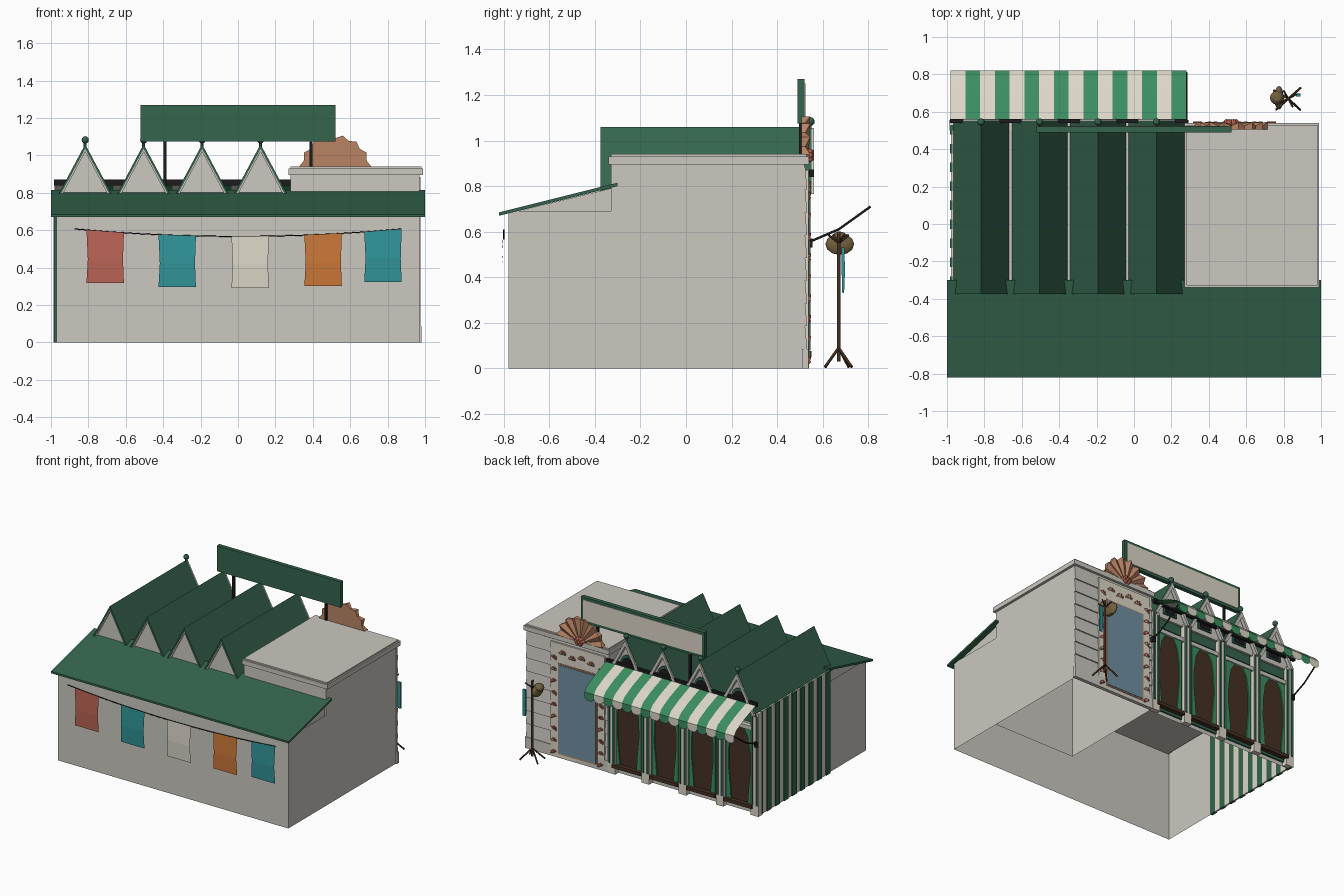
import bpy, bmesh, math
from math import sin, cos, pi

if "Cube" in bpy.data.objects:
    bpy.data.objects.remove(bpy.data.objects["Cube"])

def mat(name, *c):
    m = bpy.data.materials.new(name)
    m.diffuse_color = (*c, 1)
    m.use_nodes = True
    m.node_tree.nodes["Principled BSDF"].inputs["Base Color"].default_value = m.diffuse_color
    return m

WALL = mat("wall", .60, .58, .53)
GREEN = mat("green", .035, .13, .075)
LEAF = mat("awning_green", .045, .27, .12)
CREAM = mat("cream", .72, .68, .58)
BLACK = mat("black", .012, .012, .014)
BROWN = mat("brown", .06, .03, .017)
COPPER = mat("copper", .48, .23, .13)
RED = mat("red", .50, .13, .09)
BLUE = mat("glass", .16, .28, .36)
TEAL = mat("teal", .03, .30, .32)
ORANGE = mat("orange", .60, .19, .04)
STRAW = mat("straw", .17, .12, .05)

def mesh(name, verts, faces, m):
    me = bpy.data.meshes.new(name)
    me.from_pydata(verts, [], faces)
    bm = bmesh.new()
    bm.from_mesh(me)
    bmesh.ops.recalc_face_normals(bm, faces=bm.faces)
    bm.to_mesh(me)
    bm.free()
    me.materials.append(m)
    ob = bpy.data.objects.new(name, me)
    bpy.context.collection.objects.link(ob)
    return ob

def prism(name, prof, a, b, m, axis='y'):
    # profile in xz extruded along y, or in yz extruded along x
    put = (lambda p, t: (p[0], t, p[1])) if axis == 'y' else (lambda p, t: (t, p[0], p[1]))
    n = len(prof)
    v = [put(p, a) for p in prof] + [put(p, b) for p in prof]
    f = [tuple(range(n)), tuple(range(2 * n - 1, n - 1, -1))]
    f += [(i, (i + 1) % n, (i + 1) % n + n, i + n) for i in range(n)]
    return mesh(name, v, f, m)

def box(name, x0, x1, y0, y1, z0, z1, m=WALL, skip=()):
    v = [(x, y, z) for z in (z0, z1) for x, y in ((x0, y0), (x1, y0), (x1, y1), (x0, y1))]
    f = {'bottom': (3, 2, 1, 0), 'top': (4, 5, 6, 7), 'front': (0, 1, 5, 4),
         'right': (1, 2, 6, 5), 'back': (2, 3, 7, 6), 'left': (3, 0, 4, 7)}
    return mesh(name, v, [q for k, q in f.items() if k not in skip], m)

def tube(name, pts, r, m):
    cu = bpy.data.curves.new(name, 'CURVE')
    cu.dimensions, cu.bevel_depth, cu.bevel_resolution, cu.use_fill_caps = '3D', r, 1, True
    s = cu.splines.new('POLY')
    s.points.add(len(pts) - 1)
    for p, q in zip(s.points, pts):
        p.co = (*q, 1)
    cu.materials.append(m)
    ob = bpy.data.objects.new(name, cu)
    bpy.context.collection.objects.link(ob)

def ball(name, loc, r, m, scale=(1, 1, 1), seg=10):
    bpy.ops.mesh.primitive_uv_sphere_add(segments=seg, ring_count=6, radius=r, location=loc)
    ob = bpy.context.object
    ob.name, ob.scale = name, scale
    ob.data.materials.append(m)
    bpy.ops.object.shade_smooth_by_angle()

def fan(name, x, y, z, r, ribs, depth, m, a0=0., a1=pi, turn=0.):
    # ribbed scallop shell standing in the xz plane, facing +y
    n = ribs * 2
    ang = [turn + a0 + (a1 - a0) * i / n for i in range(n + 1)]
    rim = [(x + (r if i % 2 else r * .91) * cos(a), y + (depth if i % 2 else depth * .3),
            z + (r if i % 2 else r * .91) * sin(a)) for i, a in enumerate(ang)]
    back = [(p[0], y - depth * .3, p[2]) for p in rim]
    v = [(x, y + depth * .6, z), (x, y - depth * .3, z)] + rim + back
    k = n + 3
    f = []
    for i in range(n):
        f += [(0, i + 2, i + 3), (1, k + i + 1, k + i), (i + 2, k + i, k + i + 1, i + 3)]
    return mesh(name, v, f, m)

# main volumes, open underneath
box("rear_store", -.97, .97, -.78, -.32, 0, .69, WALL, ('bottom', 'back', 'top'))
box("side_block", .28, .97, -.33, .52, 0, .90, WALL, ('bottom',))
box("side_block_cap", .27, .99, -.34, .54, .895, .93)
box("side_block_cap_top", .28, .98, -.33, .53, .93, .94)
box("arcade_block", -.97, .28, -.33, .50, 0, .78, WALL, ('bottom', 'left', 'front'))
prism("lean_to_roof", [(-.82, .67), (-.82, .685), (-.30, .815), (-.30, .80)], -1, 1, GREEN, 'x')
prism("rear_store_cheek", [(-.78, .68), (-.33, .68), (-.33, .79)], -.96, .96, WALL, 'x')

# striped side wall
N = 17
for i in range(N):
    y0, w = -.33 + .86 * i / N, .86 / N
    out = -.985 if i % 2 == 0 else -.978
    box(f"wall_stripe_{i}", out, -.965, y0, y0 + w, 0, .78, CREAM if i % 2 else GREEN)

# four ridged roofs with gables, trims, lunettes and finials
P = .3125
def vee(c, h, z0, zp, t):
    return [(c - h, z0), (c, zp), (c + h, z0), (c + h - t, z0), (c, zp - 2 * t), (c - h + t, z0)]
for i in range(4):
    c = -.817 + P * i
    prism(f"ridge_roof_{i}", vee(c, .157, .765, 1.06, .012), -.375, .55, GREEN)
    prism(f"gable_core_{i}", [(c - .145, .765), (c, 1.04), (c + .145, .765)], -.355, .525, WALL)
    prism(f"gable_trim_{i}", vee(c, .155, .765, 1.055, .022), .535, .562, WALL)
    prism(f"rear_trim_{i}", vee(c, .15, .765, 1.05, .015), -.37, -.36, WALL)
    arch = [(c + .06 * cos(pi * k / 10), .86 + .07 * sin(pi * k / 10)) for k in range(11)]
    prism(f"lunette_frame_{i}", arch + [(c - .06, .80), (c + .06, .80)], .52, .535, GREEN)
    inner = [(c + (x - c) * .75, .86 + (z - .86) * .75) for x, z in arch]
    prism(f"lunette_pane_{i}", inner + [(c - .045, .81), (c + .045, .81)], .53, .539, BLACK)
    ball(f"finial_{i}", (c, .545, 1.083), .02, GREEN)
    tube(f"finial_stem_{i}", [(c, .545, 1.04), (c, .545, 1.075)], .008, GREEN)

# arcade windows with curtains
for i in range(4):
    c = -.817 + P * i
    box(f"window_frame_{i}", c - .125, c + .125, .50, .512, .03, .66, GREEN)
    box(f"window_pane_{i}", c - .11, c + .11, .505, .516, .06, .64, BROWN)
    box(f"window_header_{i}", c - .125, c + .125, .50, .535, .64, .67, WALL)
    box(f"transom_{i}", c - .11, c + .11, .50, .515, .69, .76, GREEN)
    box(f"window_sill_{i}", c - .12, c + .12, .50, .55, .05, .075, BROWN)
    for s in (-1, 1):
        e = [(.11, .64), (.035, .64), (.07, .58), (.09, .45), (.092, .32), (.08, .2), (.07, .075), (.11, .075)]
        prism(f"curtain_{i}_{s}", [(c + s * x, z) for x, z in e], .512, .526, LEAF)
for i in range(5):
    x = -.817 + P * (i - .5)
    x = min(max(x, -.955), .25)
    box(f"pilaster_{i}", x - .032, x + .032, .50, .54, 0, .78, CREAM)
    for s in (-1, 1):
        box(f"pilaster_stripe_{i}_{s}", x + s * .018 - .007, x + s * .018 + .007, .53, .546, .08, .76, GREEN)

# striped awning: thin cloth with scalloped valance
W = 1.26 / 16
for i in range(16):
    a, b = -.98 + W * i, -.98 + W * (i + 1)
    path = [(.555, .855), (.70, .80), (.79, .755), (.82, .72), (.82, .685)]
    v = [(x, y, z) for y, z in path for x in (a, b)]
    f = [(2 * k, 2 * k + 1, 2 * k + 3, 2 * k + 2) for k in range(4)]
    n = len(v)
    v += [((a + b) / 2 + W / 2 * cos(pi * k / 6), .82, .685 - .025 * sin(pi * k / 6)) for k in range(1, 6)]
    f.append((8, 9, *range(n, n + 5)))
    mesh(f"awning_stripe_{i}", v, f, LEAF if i % 2 else CREAM)
box("awning_rail", -.985, .285, .54, .562, .84, .872, BLACK)
for x in (-.975, .28):
    tube("awning_strut", [(x, .53, .55), (x, .67, .61), (x, .81, .71)], .006, BLACK)
    box("awning_bracket", x - .012, x + .012, .52, .555, .53, .57, BLACK)

# sign board
box("sign_board", -.52, .52, .49, .52, 1.075, 1.27, GREEN)
box("sign_face", -.50, .50, .515, .524, 1.095, 1.25, CREAM)
for x in (-.39, .39):
    box("sign_post", x - .008, x + .008, .497, .513, .80, 1.08, BLACK)

# siding and shell-studded doorway
for k in range(8):
    z = .085 + k * .1
    prism(f"siding_{k}", [(.515, z), (.532, z), (.523, z + .1), (.515, z + .1)], .28, .975, WALL, 'x')
box("base_board", .28, .98, .51, .537, 0, .085)
box("door_surround", .31, .765, .515, .537, 0, .87, CREAM)
box("door_trim", .37, .70, .53, .541, .03, .72, COPPER)
box("door_panel", .38, .69, .53, .545, .04, .71, BLUE)
for x in (.34, .735):
    for k in range(9):
        fan("surround_shell", x, .537, .03 + .09 * k, .024, 4, .012, COPPER if k % 2 else RED, turn=(k % 3 - 1) * .5)
for k in range(4):
    fan("lintel_shell", .42 + .08 * k, .537, .775 + .02 * (k % 2), .03, 4, .012, COPPER)

# large crest shell with red flower hub
fan("crest_shell", .52, .515, .915, .195, 8, .03, COPPER, -.08, pi + .08)
for k in range(6):
    a = k * pi / 3
    ball("crest_petal", (.52 + .025 * cos(a), .535, .935 + .018 * sin(a)), .018, RED, (1, 1.5, .8), 8)
ball("crest_hub", (.52, .545, .935), .016, ORANGE, seg=8)

# hat stand
SX, SY = .825, .67
tube("stand_pole", [(SX, SY, 0.03), (SX, SY, .60)], .009, BROWN)
for a in (.75, 2.6, 3.9, 5.5):
    tube("stand_leg", [(SX, SY, .09), (SX + .09 * cos(a), SY + .085 * sin(a), .006)], .006, BROWN)
for a in (.5, 2.1, 3.6, 5.2):
    tube("stand_hook", [(SX, SY, .55), (SX + .05 * cos(a), SY + .05 * sin(a), .585)], .005, BROWN)
ball("hat_brim", (.775, .675, .545), .063, STRAW, (.4, 1, .75), 14)
ball("hat_crown", (.765, .675, .57), .038, STRAW, (1, 1, .8), 12)
prism("scarf", [(.682, .53), (.695, .53), (.698, .43), (.694, .33), (.686, .33), (.683, .43)], .865, .89, TEAL, 'x')

# washing line with cloths on the plain side
def sag(x):
    return .567 + .04 * (x / .875) ** 2
tube("washing_line", [(-.875 + .175 * k, -.80, sag(-.875 + .175 * k)) for k in range(11)], .003, BLACK)
for k, (x, m) in enumerate([(-.71, RED), (-.325, TEAL), (.065, CREAM), (.455, ORANGE), (.775, TEAL)]):
    z = sag(x)
    mesh(f"hung_cloth_{k}", [(x - .10, -.803, sag(x - .1)), (x + .10, -.803, sag(x + .1)), (x + .095, -.808, z - .15),
         (x + .10, -.803, z - .275), (x - .10, -.803, z - .275), (x - .093, -.808, z - .15)],
         [(0, 1, 2, 5), (5, 2, 3, 4)], m)
